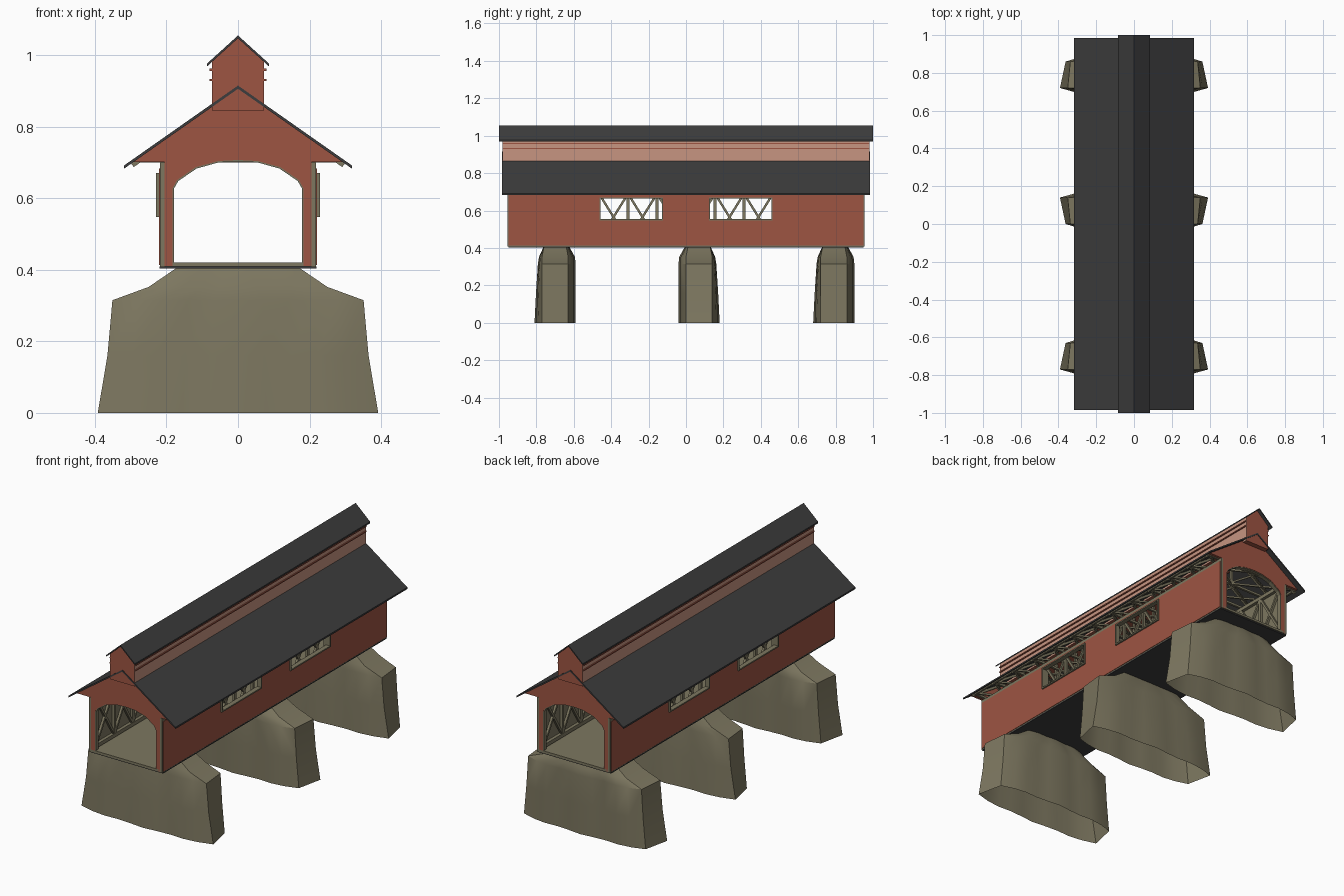
import bpy, bmesh, math
from mathutils import Vector, Matrix

if "Cube" in bpy.data.objects:
    bpy.data.objects.remove(bpy.data.objects["Cube"])


def material(name, rgb):
    m = bpy.data.materials.new(name)
    m.diffuse_color = (*rgb, 1)
    m.use_nodes = True
    m.node_tree.nodes["Principled BSDF"].inputs["Base Color"].default_value = m.diffuse_color
    return m


RED = material("barn red", (0.34, 0.089, 0.055))
PINK = material("faded pink", (0.57, 0.30, 0.22))
WOOD = material("stone and timber", (0.205, 0.185, 0.117))
DARK = material("dark roofing", (0.046, 0.046, 0.047))


def finish(name, bm, *mats):
    bmesh.ops.recalc_face_normals(bm, faces=bm.faces)
    me = bpy.data.meshes.new(name)
    bm.to_mesh(me)
    bm.free()
    for m in mats:
        me.materials.append(m)
    ob = bpy.data.objects.new(name, me)
    bpy.context.collection.objects.link(ob)
    return ob


def box(bm, x, y, z):
    """Box from (min, max) pairs."""
    c = [(a + b) / 2 for a, b in (x, y, z)]
    s = [abs(b - a) for a, b in (x, y, z)]
    bmesh.ops.create_cube(bm, size=1, matrix=Matrix.Translation(c) @ Matrix.Diagonal((*s, 1)))


def beam(bm, a, b, w, h=None):
    """Square timber between two points."""
    a, b = Vector(a), Vector(b)
    d = b - a
    rot = d.to_track_quat('Z', 'Y').to_matrix().to_4x4()
    bmesh.ops.create_cube(bm, size=1, matrix=Matrix.Translation((a + b) / 2) @ rot
                          @ Matrix.Diagonal((w, h or w, d.length, 1)))


def prism(bm, pts, y0, y1):
    """Extrude an x-z outline along y."""
    f = bm.faces.new([bm.verts.new((x, y0, z)) for x, z in pts])
    r = bmesh.ops.extrude_face_region(bm, geom=[f])
    bmesh.ops.translate(bm, vec=(0, y1 - y0, 0),
                        verts=[v for v in r['geom'] if isinstance(v, bmesh.types.BMVert)])


def mirrored(half):
    """Half outline at +x, ending on the middle, completed on -x."""
    return half + [(-x, z) for x, z in reversed(half) if x > 0]


# Main roof and upper roof
for name, w, z0, z1, t, ylen in (("main_roof", 0.318, 0.692, 0.915, 0.009, 0.985),
                                 ("upper_roof", 0.086, 0.977, 1.055, 0.008, 1.0)):
    bm = bmesh.new()
    top = mirrored([(w, z0), (0, z1)])
    prism(bm, top + [(x, z - t) for x, z in reversed(top)], -ylen, ylen)
    finish(name, bm, DARK)

# Raised vent section: red ends, pink sides, thin red slats
bm = bmesh.new()
prism(bm, mirrored([(0.073, 0.845), (0.073, 0.981), (0, 1.047)]), -0.982, 0.982)
vent = finish("vent_section", bm, RED, PINK)
for p in vent.data.polygons:
    p.material_index = 1 if abs(p.normal.x) > 0.9 else 0
bm = bmesh.new()
for s in (-1, 1):
    for z in (0.931, 0.959):
        box(bm, (s * 0.072, s * 0.079), (-0.98, 0.98), (z - 0.003, z + 0.003))
finish("vent_slats", bm, RED)

# End gables with arched opening and timber lining
arch = [(0.183, 0.41), (0.183, 0.628), (0.170, 0.651), (0.118, 0.687), (0.055, 0.704), (0, 0.707)]
lining = [(0.179, 0.41), (0.179, 0.627), (0.167, 0.648), (0.116, 0.683), (0.055, 0.700), (0, 0.703)]
outer = [(0.205, 0.41), (0.205, 0.701), (0.293, 0.701), (0, 0.907)]
for s, side in ((-1, "front"), (1, "back")):
    bm = bmesh.new()
    prism(bm, mirrored(outer) + mirrored(arch)[::-1], s * 0.955, s * 0.94)
    finish(side + "_gable", bm, RED)
    bm = bmesh.new()
    prism(bm, mirrored(arch) + mirrored(lining)[::-1], s * 0.953, s * 0.93)
    finish(side + "_arch_lining", bm, WOOD)

# Side walls: timber slab with thin red cladding, two windows each
WIN = [(-0.46, -0.125), (0.125, 0.46)]
for s, side in ((-1, "left"), (1, "right")):
    for name, x0, x1, ye, z0, z1, mat in (("wall", 0.205, 0.218, 0.955, 0.408, 0.70, WOOD),
                                          ("cladding", 0.218, 0.221, 0.950, 0.414, 0.683, RED)):
        bm = bmesh.new()
        x = (s * x0, s * x1)
        box(bm, x, (-ye, ye), (z0, 0.55))
        box(bm, x, (-ye, ye), (0.67, z1))
        for y in ((-ye, -0.46), (-0.125, 0.125), (0.46, ye)):
            box(bm, x, y, (0.55, 0.67))
        finish(side + "_" + name, bm, mat)
    # window frames
    bm = bmesh.new()
    x = (s * 0.204, s * 0.229)
    for a, b in WIN:
        box(bm, x, (a, b), (0.548, 0.555))
        box(bm, x, (a, b), (0.664, 0.671))
        box(bm, x, (a - 0.003, a + 0.004), (0.548, 0.671))
        box(bm, x, (b - 0.004, b + 0.003), (0.548, 0.671))
    finish(side + "_window_frames", bm, WOOD)
    # crossed wall truss inside
    bm = bmesh.new()
    xc, n = s * 0.195, 12
    step = 1.86 / n
    box(bm, (s * 0.187, s * 0.204), (-0.94, 0.94), (0.425, 0.445))
    box(bm, (s * 0.187, s * 0.204), (-0.94, 0.94), (0.68, 0.70))
    for i in range(n + 1):
        y = -0.93 + i * step
        beam(bm, (xc, y, 0.425), (xc, y, 0.70), 0.014)
        if i < n:
            beam(bm, (xc, y, 0.44), (xc, y + step, 0.69), 0.012)
            beam(bm, (xc, y + step, 0.44), (xc, y, 0.69), 0.012)
    finish(side + "_wall_truss", bm, WOOD)

# Roof framing: ties, rafters, struts and flat cross bracing
bm = bmesh.new()
n = 12
step = 1.86 / n
for i in range(n + 1):
    y = -0.93 + i * step
    beam(bm, (-0.285, y, 0.706), (0.285, y, 0.706), 0.012)
    beam(bm, (0, y, 0.706), (0, y, 0.89), 0.012)
    for s in (-1, 1):
        beam(bm, (s * 0.295, y, 0.692), (0, y, 0.896), 0.012)
        beam(bm, (0, y, 0.715), (s * 0.13, y, 0.80), 0.01)
        if i < n:
            beam(bm, (s * 0.285, y, 0.708), (s * 0.0, y + step, 0.708), 0.009)
            beam(bm, (s * 0.0, y, 0.708), (s * 0.285, y + step, 0.708), 0.009)
for s in (-1, 1):
    beam(bm, (s * 0.285, -0.94, 0.701), (s * 0.285, 0.94, 0.701), 0.01)
finish("roof_framing", bm, WOOD)

# Floor deck and dark underside
bm = bmesh.new()
box(bm, (-0.205, 0.205), (-0.955, 0.955), (0.409, 0.421))
finish("floor_deck", bm, WOOD)
bm = bmesh.new()
box(bm, (-0.219, 0.219), (-0.95, 0.95), (0.403, 0.409))
finish("floor_underside", bm, DARK)

# Piers: tapered, bulging stone shells, open below
# height, front half width, back half width, end depth, front bulge, back bulge
RINGS = [(0, 0.392, 0.362, 0.07, 0.04, 0.04), (0.16, 0.365, 0.347, 0.07, 0.032, 0.04),
         (0.315, 0.351, 0.337, 0.07, 0.022, 0.04), (0.352, 0.25, 0.245, 0.07, 0.016, 0.036),
         (0.403, 0.175, 0.172, 0.06, 0.003, 0.018)]
N = 10
for name, yc, flip in (("front_pier", -0.70, 1), ("middle_pier", 0.07, -1), ("back_pier", 0.79, 1)):
    bm = bmesh.new()
    rings = []
    for z, hf, hb, d, bf, bb in RINGS:
        ring = []
        for hx, sgn, b in ((hf, -1, bf), (hb, 1, bb)):
            for k in range(N + 1):
                t = (2 * k / N - 1) * -sgn
                swell = math.sqrt(max(0, 1 - t * t)) * (0.86 + 0.14 * math.cos(3 * math.pi * t))
                ring.append(bm.verts.new((hx * t, yc + flip * sgn * (d + b * swell), z)))
        rings.append(ring)
    for lo, hi in zip(rings, rings[1:]):
        for k in range(len(lo)):
            j = (k + 1) % len(lo)
            bm.faces.new((lo[k], lo[j], hi[j], hi[k]))
    bm.faces.new(rings[-1])
    ob = finish(name, bm, WOOD)
    for p in ob.data.polygons:
        p.use_smooth = True
    ob.data.set_sharp_from_angle(angle=math.radians(32))
